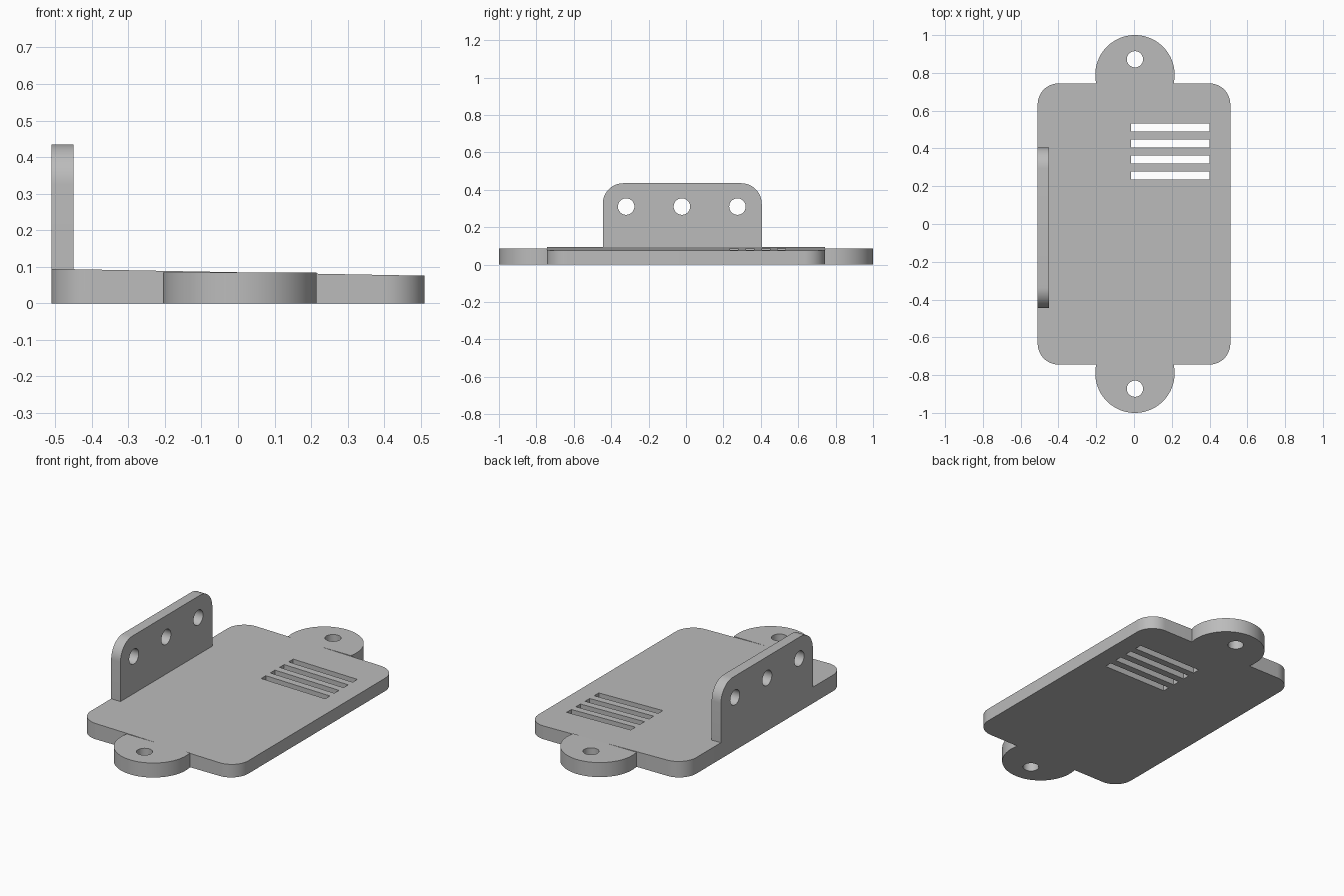
import bpy, bmesh
from math import sin, cos, pi, asin
from mathutils import Vector

cube = bpy.data.objects.get("Cube")
if cube:
    bpy.data.objects.remove(cube, do_unlink=True)

grey = bpy.data.materials.new("plain grey")
grey.use_nodes = True
grey.diffuse_color = (0.5, 0.5, 0.5, 1)
grey.node_tree.nodes["Principled BSDF"].inputs["Base Color"].default_value = (0.5, 0.5, 0.5, 1)


def arc(cx, cy, r, start, end, steps):
    return [(cx + r * cos(start + (end - start) * i / steps),
             cy + r * sin(start + (end - start) * i / steps)) for i in range(steps + 1)]


def circle(cx, cy, r, steps=40):
    return arc(cx, cy, r, 0, 2 * pi, steps)[:-1]


def box(x0, x1, y0, y1):
    return [(x0, y0), (x1, y0), (x1, y1), (x0, y1)]


def solid(name, outlines, low, high, axis="z"):
    """Extrude outlines along z, or along x when the outline lies in the yz plane."""
    bm = bmesh.new()
    for outline in outlines:
        if axis == "z":
            base = [Vector((a, b, low)) for a, b in outline]
            step = Vector((0, 0, high - low))
        else:
            base = [Vector((low, a, b)) for a, b in outline]
            step = Vector((high - low, 0, 0))
        face = bm.faces.new([bm.verts.new(p) for p in base])
        new = bmesh.ops.extrude_face_region(bm, geom=[face], use_keep_orig=True)["geom"]
        bmesh.ops.translate(bm, vec=step, verts=[v for v in new if isinstance(v, bmesh.types.BMVert)])
    bmesh.ops.recalc_face_normals(bm, faces=bm.faces)
    mesh = bpy.data.meshes.new(name)
    bm.to_mesh(mesh)
    bm.free()
    mesh.materials.append(grey)
    obj = bpy.data.objects.new(name, mesh)
    bpy.context.collection.objects.link(obj)
    return obj


def activate(obj):
    bpy.ops.object.select_all(action="DESELECT")
    obj.select_set(True)
    bpy.context.view_layer.objects.active = obj


def cut(obj, outlines, low, high, axis="z"):
    cutter = solid("cutter", outlines, low, high, axis)
    cutter.hide_render = True
    mod = obj.modifiers.new("holes", "BOOLEAN")
    mod.operation, mod.solver, mod.object = "DIFFERENCE", "EXACT", cutter
    activate(obj)
    bpy.ops.object.modifier_apply(modifier=mod.name)
    bpy.data.objects.remove(cutter, do_unlink=True)


HALF_X, HALF_Y, R = 0.51, 0.744, 0.11
parts = []

# Rounded base plate whose top slopes down towards +x
outline = []
for i, (sx, sy) in enumerate([(1, 1), (-1, 1), (-1, -1), (1, -1)]):
    outline += arc(sx * (HALF_X - R), sy * (HALF_Y - R), R, i * pi / 2, (i + 1) * pi / 2, 12)
plate = solid("base_plate", [outline], 0, 0.085)
for v in plate.data.vertices:
    if v.co.z > 0.04:
        v.co.z -= 0.0185 * v.co.x
# Ventilation slots
cut(plate, [box(-0.015, 0.4, y - 0.0215, y + 0.0215) for y in (0.257, 0.342, 0.427, 0.511)], -0.1, 0.3)
parts.append(plate)

# Round mounting tabs at both ends
TAB_Y, TAB_R = 0.79, 0.21
dip = asin((TAB_Y - HALF_Y) / TAB_R)
for name, s in (("back_tab", 1), ("front_tab", -1)):
    pts = [(x, s * y) for x, y in arc(0.005, TAB_Y, TAB_R, -dip, pi + dip, 48)]
    tab = solid(name, [pts], 0, 0.085)
    cut(tab, [circle(0.005, s * 0.872, 0.043)], -0.1, 0.3)
    parts.append(tab)

# Upright bracket with three screw holes
Y0, Y1, TOP = -0.445, 0.405, 0.435
profile = [(Y0, 0.092), (Y1, 0.092)]
profile += arc(Y1 - R, TOP - R, R, 0, pi / 2, 12) + arc(Y0 + R, TOP - R, R, pi / 2, pi, 12)
bracket = solid("upright_bracket", [profile], -HALF_X, -0.45, "x")
cut(bracket, [circle(y, 0.31, 0.044) for y in (-0.32, -0.022, 0.275)], -0.7, -0.3, "x")
parts.append(bracket)

for obj in parts:
    activate(obj)
    bpy.ops.object.shade_smooth_by_angle()
